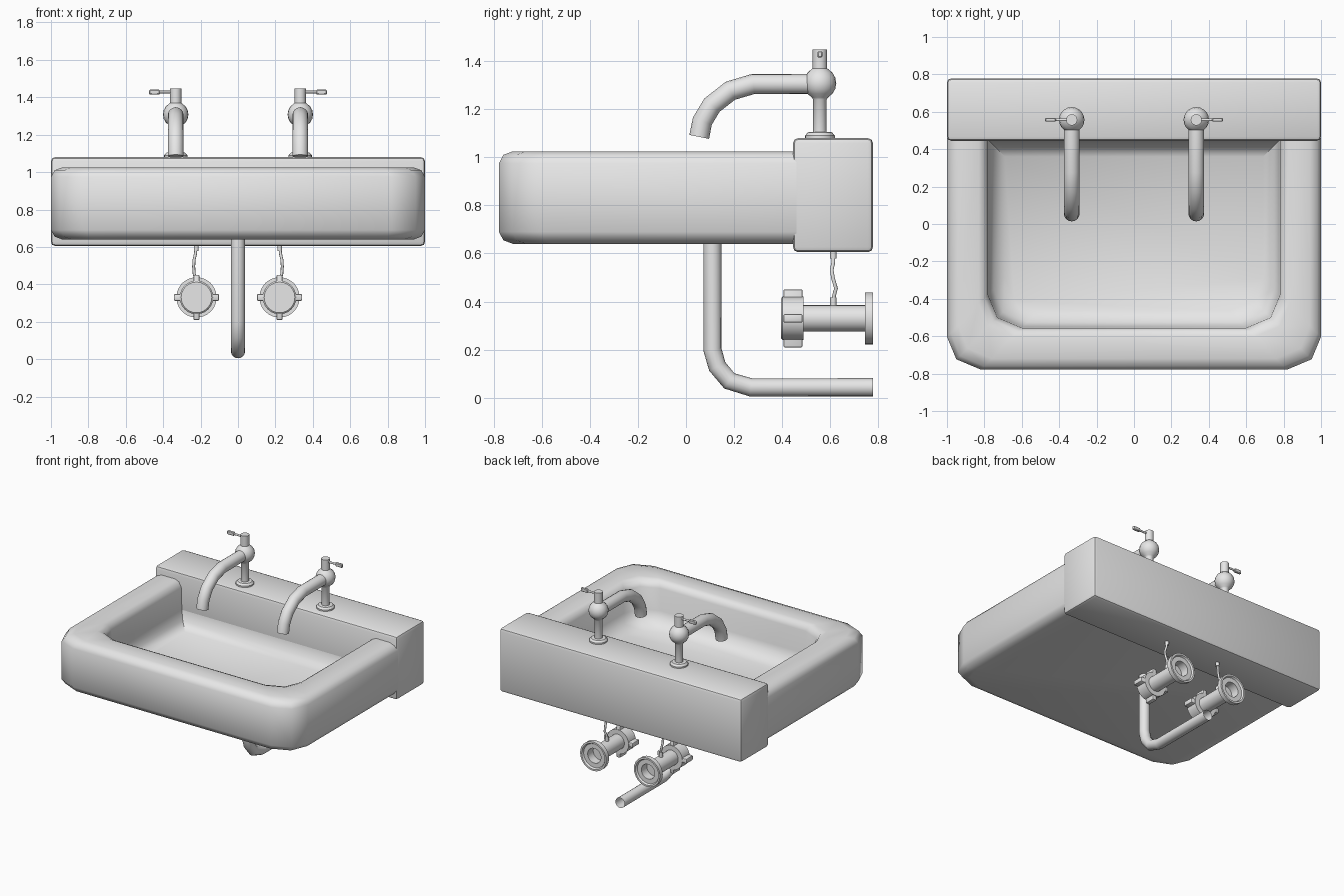
import bpy, bmesh, math
from mathutils import Matrix, Vector

cube = bpy.data.objects.get("Cube")
if cube:
    bpy.data.objects.remove(cube, do_unlink=True)

grey = bpy.data.materials.new("plain_grey")
grey.use_nodes = True
grey.diffuse_color = (0.8, 0.8, 0.8, 1)
grey.node_tree.nodes["Principled BSDF"].inputs["Base Color"].default_value = (0.8, 0.8, 0.8, 1)


def finish(name, bm, angle=40):
    bmesh.ops.recalc_face_normals(bm, faces=bm.faces)
    mesh = bpy.data.meshes.new(name)
    bm.to_mesh(mesh)
    bm.free()
    mesh.materials.append(grey)
    obj = bpy.data.objects.new(name, mesh)
    bpy.context.collection.objects.link(obj)
    bpy.ops.object.select_all(action="DESELECT")
    obj.select_set(True)
    bpy.context.view_layer.objects.active = obj
    bpy.ops.object.shade_smooth_by_angle(angle=math.radians(angle))
    return obj


def box(name, low, high, bevel=0.0, segments=2):
    low, high = Vector(low), Vector(high)
    bm = bmesh.new()
    bmesh.ops.create_cube(bm, size=1, matrix=Matrix.Translation((low + high) / 2)
                          @ Matrix.Diagonal((*(high - low), 1)))
    if bevel:
        bmesh.ops.bevel(bm, geom=bm.edges[:], offset=bevel, segments=segments,
                        profile=0.5, affect="EDGES")
    return finish(name, bm)


def lathe(name, profile, origin, axis="Z", sides=20):
    """Spin (radius, height) pairs round an axis through origin."""
    turn = {"Z": Matrix(), "Y": Matrix.Rotation(-math.pi / 2, 4, "X"),
            "X": Matrix.Rotation(math.pi / 2, 4, "Y")}[axis]
    bm = bmesh.new()
    verts = [bm.verts.new((r, 0, h)) for r, h in profile]
    edges = [bm.edges.new(pair) for pair in zip(verts, verts[1:])]
    bmesh.ops.spin(bm, geom=verts + edges, cent=(0, 0, 0), axis=(0, 0, 1),
                   angle=math.tau, steps=sides, use_duplicate=False)
    bmesh.ops.remove_doubles(bm, verts=bm.verts, dist=0.0001)
    bmesh.ops.transform(bm, matrix=Matrix.Translation(origin) @ turn, verts=bm.verts)
    return finish(name, bm)


def tube(name, path, radius, sides=16, caps=True):
    """Sweep a circle along a path of points."""
    pts = [Vector(p) for p in path]
    bm = bmesh.new()
    rings = []
    for i, p in enumerate(pts):
        before = (p - pts[i - 1]).normalized() if i else (pts[1] - p).normalized()
        after = (pts[i + 1] - p).normalized() if i < len(pts) - 1 else before
        tangent = (before + after).normalized()
        side = Vector((1, 0, 0))
        side = (side - tangent * side.dot(tangent)).normalized()
        up = tangent.cross(side)
        rings.append([bm.verts.new(p + radius * (side * math.cos(a) + up * math.sin(a)))
                      for a in (math.tau * k / sides for k in range(sides))])
    for a, b in zip(rings, rings[1:]):
        for k in range(sides):
            n = (k + 1) % sides
            bm.faces.new((a[k], a[n], b[n], b[k]))
    if caps:
        bm.faces.new(rings[0])
        bm.faces.new(rings[-1])
    return finish(name, bm, 50)


# Basin: U-shaped rings (half width, front, height, back) from underside to bowl floor
BACK = 0.46
sections = [
    (0.94, -0.72, 0.64, BACK), (0.98, -0.76, 0.655, BACK), (1.0, -0.778, 0.69, BACK),
    (1.0, -0.778, 0.975, BACK), (0.98, -0.76, 1.01, BACK), (0.94, -0.72, 1.025, BACK),
    (0.83, -0.6, 1.025, BACK), (0.8, -0.572, 1.012, BACK), (0.78, -0.555, 0.975, BACK),
    (0.775, -0.55, 0.81, 0.445), (0.75, -0.525, 0.745, 0.42), (0.69, -0.465, 0.7, 0.36),
]
bm = bmesh.new()
rings = []
for w, f, z, back in sections:
    half = [(w, back), (w, f + 0.175), (w - 0.05, f + 0.055), (w - 0.18, f)]
    outline = half + [(-x, y) for x, y in reversed(half)]
    rings.append([bm.verts.new((x, y, z)) for x, y in outline])
for (a, b), sec in zip(zip(rings, rings[1:]), sections[1:]):
    for k in range(len(a) - 1):
        bm.faces.new((a[k], a[k + 1], b[k + 1], b[k]))
    if sec[3] < BACK:
        bm.faces.new((a[-1], a[0], b[0], b[-1]))
bm.faces.new(rings[0])
bm.faces.new(rings[-1])
finish("basin", bm, 45)

# Ledge at the back that carries the taps
box("back_ledge", (-1, 0.445, 0.605), (1, 0.778, 1.08), 0.022)

# Drain pipe
tube("drain_pipe", [(0, 0.11, 0.66), (0, 0.11, 0.2), (0, 0.13, 0.13), (0, 0.18, 0.07),
                    (0, 0.27, 0.043), (0, 0.778, 0.043)], 0.038, caps=False)

for side, s in (("left", 1), ("right", -1)):
    # Tap: column with ball joint, spout and lever
    x, y = s * 0.333, 0.557
    ball = [(0.068 * math.cos(a), 1.308 + 0.068 * math.sin(a))
            for a in (math.radians(d) for d in range(-60, 61, 20))]
    lathe(side + "_tap_column",
          [(0, 1.07), (0.062, 1.07), (0.062, 1.09), (0.05, 1.104), (0.028, 1.106), (0.028, 1.24)]
          + ball + [(0.03, 1.37), (0.03, 1.448), (0, 1.448)], (x, y, 0))
    tube(side + "_tap_spout", [(x, 0.54, 1.305), (x, 0.28, 1.305), (x, 0.185, 1.277),
                               (x, 0.108, 1.217), (x, 0.068, 1.15), (x, 0.055, 1.085)], 0.042)
    lathe(side + "_lever_rod", [(0.007, 0), (0.007, s * 0.1)], (x, y, 1.428), "X", 10)
    xs = sorted((x + s * 0.085, x + s * 0.142))
    box(side + "_lever_grip", (xs[0], y - 0.01, 1.415), (xs[1], y + 0.01, 1.441), 0.004, 1)

    # Shut-off valve: knob, body and hollow wall flange
    x, z = s * 0.222, 0.33
    lathe(side + "_valve_body",
          [(0, 0.395), (0.082, 0.395), (0.09, 0.402), (0.09, 0.488), (0.055, 0.488),
           (0.055, 0.745), (0.108, 0.745), (0.108, 0.778), (0.095, 0.778), (0.088, 0.765),
           (0.055, 0.765), (0.055, 0.7), (0, 0.7)], (x, 0, z), "Y", 24)
    box(side + "_knob_cross_bar", (x - 0.121, 0.405, z - 0.018), (x + 0.121, 0.485, z + 0.018), 0.007)
    box(side + "_knob_upright_bar", (x - 0.016, 0.405, z - 0.121), (x + 0.016, 0.485, z + 0.121), 0.007)

    # Supply hose with end fittings
    hose = [(0.222, 0.613, 0.39), (0.224, 0.616, 0.425), (0.234, 0.624, 0.455),
            (0.237, 0.612, 0.495), (0.235, 0.606, 0.53), (0.227, 0.613, 0.565), (0.225, 0.613, 0.61)]
    tube(side + "_supply_hose", [(s * a, b, c) for a, b, c in hose], 0.008, 10)
    for end, base in (("lower", 0.38), ("upper", 0.578)):
        lathe(f"{side}_{end}_hose_fitting",
              [(0, base), (0.013, base), (0.013, base + 0.036), (0, base + 0.036)],
              (s * 0.223, 0.613, 0), "Z", 12)
